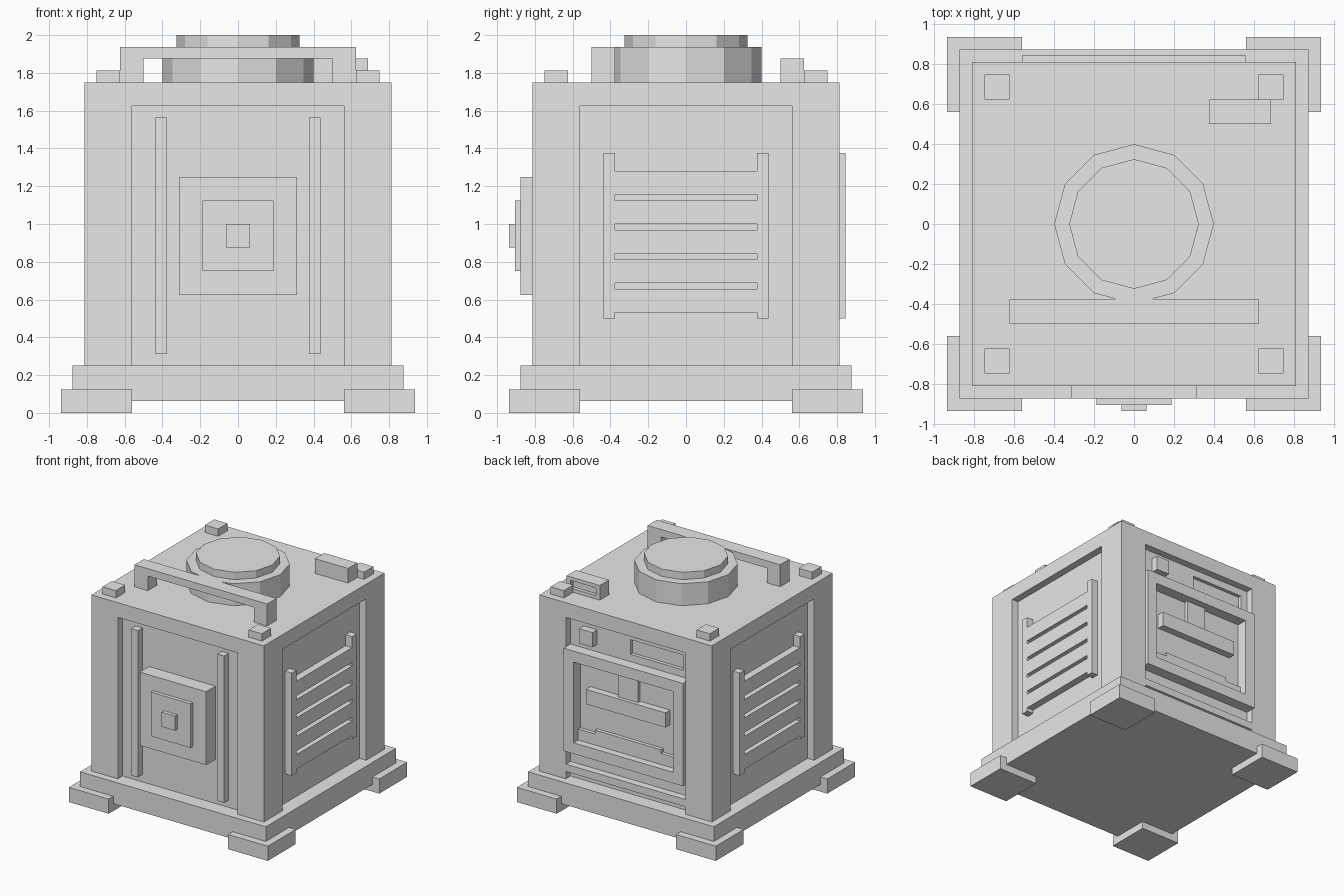
import bpy, bmesh, math

grey = bpy.data.materials.new("plain grey")
grey.diffuse_color = (0.8, 0.8, 0.8, 1)


def finish(name, bm):
    me = bpy.data.meshes.new(name)
    bm.to_mesh(me)
    bm.free()
    me.materials.append(grey)
    ob = bpy.data.objects.new(name, me)
    bpy.context.collection.objects.link(ob)
    return ob


def box(name, x0, x1, y0, y1, z0, z1):
    bm = bmesh.new()
    bmesh.ops.create_cube(bm, size=1)
    for v in bm.verts:
        v.co = ((x0 + x1) / 2 + v.co.x * (x1 - x0),
                (y0 + y1) / 2 + v.co.y * (y1 - y0),
                (z0 + z1) / 2 + v.co.z * (z1 - z0))
    return finish(name, bm)


def drum(name, r, z0, z1):
    bm = bmesh.new()
    bmesh.ops.create_cone(bm, cap_ends=True, segments=12, radius1=r, radius2=r, depth=z1 - z0)
    # put a corner on the x axis
    for v in bm.verts:
        a = round(math.atan2(v.co.y, v.co.x) / (math.pi / 6)) * math.pi / 6
        v.co = (r * math.cos(a), r * math.sin(a), v.co.z + (z0 + z1) / 2)
    return finish(name, bm)


def cut(ob, *dims):
    cutter = box(ob.name + "_cutter", *dims)
    cutter.hide_render = True
    cutter.hide_viewport = True
    mod = ob.modifiers.new("slot", 'BOOLEAN')
    mod.operation = 'DIFFERENCE'
    mod.solver = 'EXACT'
    mod.object = cutter


def corner(name, a, b, z0, z1):
    # same block at all four corners
    for sx in (-1, 1):
        for sy in (-1, 1):
            xs, ys = sorted((sx * a, sx * b)), sorted((sy * a, sy * b))
            box(name, *xs, *ys, z0, z1)


# base and feet
corner("foot", 0.5625, 0.9375, 0, 0.125)
box("base_plate", -0.875, 0.875, -0.875, 0.875, 0.0625, 0.25)

# body: recessed core, corner posts, top slab
core = box("body_core", -0.75, 0.75, -0.75, 0.75, 0.25, 1.625)
cut(core, -0.5, 0.0, 0.72, 0.8, 1.4375, 1.5625)
corner("corner_post", 0.5625, 0.8125, 0.25, 1.625)
box("top_slab", -0.8125, 0.8125, -0.8125, 0.8125, 1.625, 1.75)

# front: rails and stepped door plate
for s in (-1, 1):
    box("front_rail", s * 0.40625 - 0.03125, s * 0.40625 + 0.03125, -0.8125, -0.75, 0.3125, 1.5625)
box("door_plate", -0.3125, 0.3125, -0.875, -0.75, 0.625, 1.25)
box("door_inner_plate", -0.1875, 0.1875, -0.90625, -0.875, 0.75, 1.125)
box("door_knob", -0.0625, 0.0625, -0.9375, -0.90625, 0.875, 1.0)

# side vents
for s in (-1, 1):
    xs = sorted((s * 0.75, s * 0.8125))
    for t in (-1, 1):
        box("vent_post", *xs, t * 0.40625 - 0.03125, t * 0.40625 + 0.03125, 0.5, 1.375)
    for i in range(5):
        z = 0.53125 + i * 0.15625
        box("vent_slat", *xs, -0.375, 0.375, z, z + 0.125)

# back: frame with fittings inside
for s in (-1, 1):
    box("back_frame_side", *sorted((s * 0.46875, s * 0.5625)), 0.75, 0.84375, 0.5, 1.375)
for z in (0.5, 1.28125):
    box("back_frame_rail", -0.46875, 0.46875, 0.75, 0.84375, z, z + 0.09375)
box("back_crossbar", -0.375, 0.375, 0.75, 0.8125, 0.9375, 1.0625)
box("back_stem", -0.09375, 0.09375, 0.75, 0.78125, 1.0625, 1.28125)
box("back_shelf", -0.46875, 0.46875, 0.75, 0.78125, 0.59375, 0.6875)
box("back_shelf_step", -0.3125, 0.3125, 0.75, 0.78125, 0.6875, 0.72)
box("back_button", 0.3125, 0.4375, 0.75, 0.8125, 1.4375, 1.5625)
box("back_lower_bar", -0.5625, 0.5625, 0.75, 0.8125, 0.3125, 0.375)

# top: studs, cap, handle, small socket
corner("top_stud", 0.625, 0.75, 1.75, 1.8125)
drum("cap_lower", 0.4, 1.75, 1.9375)
drum("cap_upper", 0.325, 1.9375, 2.0)
for s in (-1, 1):
    box("handle_leg", *sorted((s * 0.5, s * 0.625)), -0.5, -0.375, 1.75, 1.875)
box("handle_bar", -0.625, 0.625, -0.5, -0.375, 1.875, 1.9375)
socket = box("top_socket", 0.375, 0.6875, 0.5, 0.625, 1.75, 1.875)
cut(socket, 0.41, 0.65, 0.595, 0.7, 1.78, 1.845)
